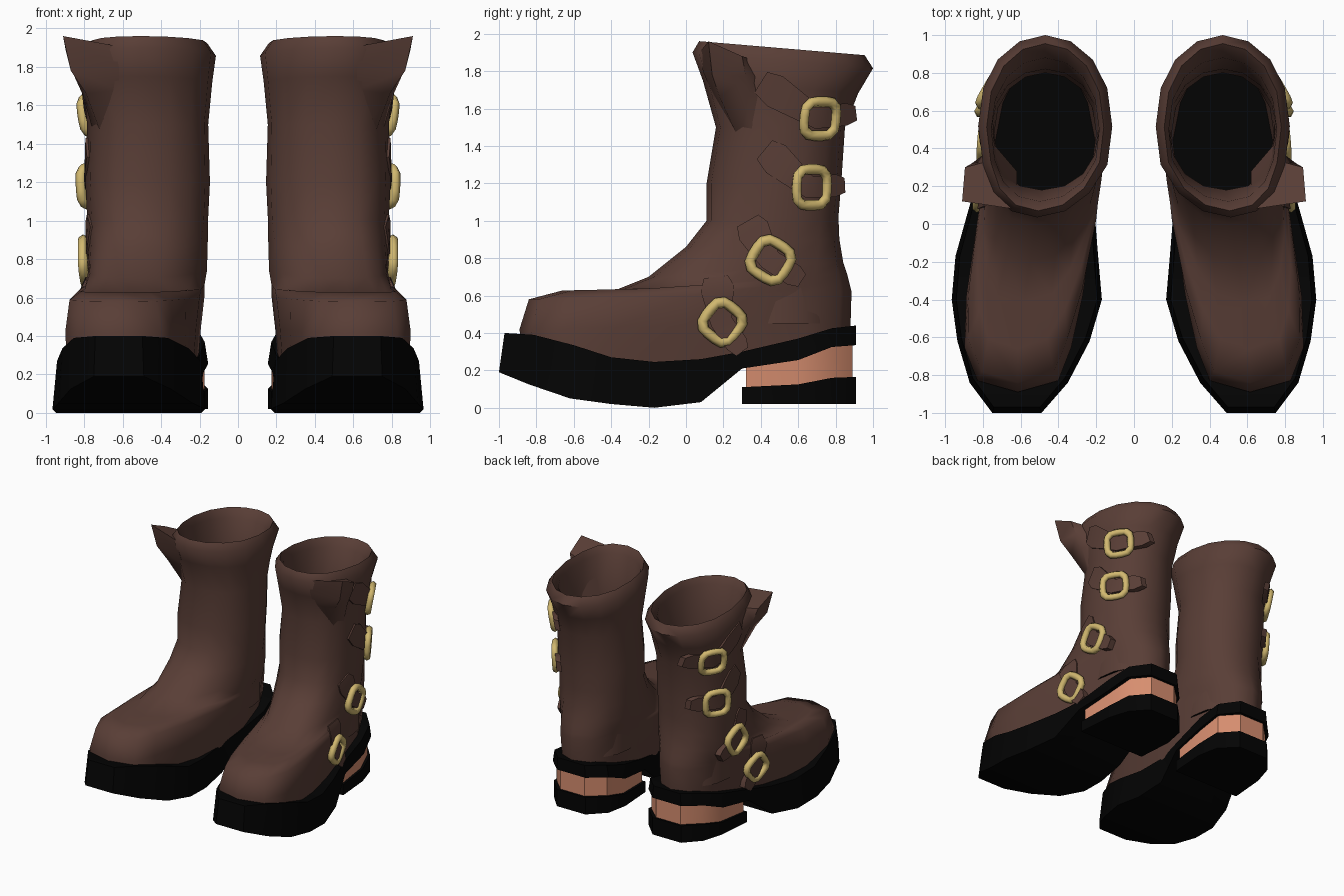
import bpy, bmesh, math
from mathutils import Vector
from mathutils.bvhtree import BVHTree

if "Cube" in bpy.data.objects:
    bpy.data.objects.remove(bpy.data.objects["Cube"], do_unlink=True)


def material(name, rgb):
    m = bpy.data.materials.new(name)
    m.use_nodes = True
    m.diffuse_color = (*rgb, 1)
    bsdf = m.node_tree.nodes["Principled BSDF"]
    bsdf.inputs["Base Color"].default_value = (*rgb, 1)
    bsdf.inputs["Roughness"].default_value = 0.8
    return m


leather = material("brown leather", (0.1, 0.048, 0.037))
rubber = material("black rubber", (0.001, 0.001, 0.001))
brass = material("brass", (0.64, 0.48, 0.16))
wood = material("orange heel", (0.68, 0.27, 0.16))


def loft(name, rings, mats, start=True, end=True, closed=False, angle=40):
    """Skin a list of equal-sized point rings; the pair is made by mirroring in x."""
    bm = bmesh.new()
    rows = [[bm.verts.new(p) for p in ring] for ring in rings]
    n = len(rows[0])
    for a, b in zip(rows, rows[1:] + (rows[:1] if closed else [])):
        for k in range(n):
            j = (k + 1) % n
            bm.faces.new((a[k], a[j], b[j], b[k]))
    if start and not closed:
        bm.faces.new(rows[0])
    if end and not closed:
        bm.faces.new(rows[-1]).material_index = len(mats) - 1
    bmesh.ops.recalc_face_normals(bm, faces=bm.faces)
    mesh = bpy.data.meshes.new(name)
    bm.to_mesh(mesh)
    bm.free()
    for m in mats:
        mesh.materials.append(m)
    ob = bpy.data.objects.new(name, mesh)
    bpy.context.collection.objects.link(ob)
    bpy.ops.object.select_all(action='DESELECT')
    ob.select_set(True)
    bpy.context.view_layer.objects.active = ob
    bpy.ops.object.shade_smooth_by_angle(angle=math.radians(angle))
    mir = ob.modifiers.new("pair", 'MIRROR')
    mir.use_mirror_merge = False
    return ob


def power(v, p):
    return math.copysign(abs(v) ** p, v)


def foot_ring(yf, yb, zf, zb, wf, wb, p_front, p_back, n=16):
    """Rounded outline from front yf to back yb, bending outwards at the toe."""
    pts = []
    for k in range(n):
        t = 2 * math.pi * k / n
        v = (1 - power(math.cos(t), 0.9)) / 2
        y = yf + (yb - yf) * v
        cx = 0.47 + 0.145 * min(max((0.3 - y) / 0.9, 0), 1)
        p = p_front if math.cos(t) > 0 else p_back
        x = cx + power(math.sin(t), p) * (wf + (wb - wf) * min(1, 1.8 * v))
        pts.append((x, y, zf + (zb - zf) * v))
    return pts


# Upper: foot, shaft, flared lip, then the lining down to a black insole
upper = loft("boot_upper", [foot_ring(*r) for r in (
    (-.87, .87, .20, .28, .34, .28, .5, .8),
    (-.89, .88, .42, .45, .35, .295, .5, .8),
    (-.84, .885, .58, .62, .31, .315, .5, .8),
    (-.66, .875, .627, .66, .26, .315, .55, .8),
    (-.42, .86, .612, .72, .25, .315, .6, .8),
    (-.20, .84, .70, .78, .25, .315, .7, .8),
    (0, .82, .86, .90, .29, .315, .8, .85),
    (.11, .815, 1.0, 1.02, .31, .315, .85, .95),
    (.11, .83, 1.2, 1.2, .315, .325, .85, 1),
    (.16, .85, 1.5, 1.5, .315, .315, .85, 1),
    (.09, .92, 1.75, 1.68, .34, .335, .9, 1),
    (.035, 1.0, 1.9, 1.815, .355, .355, .95, 1),
    (.07, .955, 1.96, 1.885, .31, .31, .95, 1),
    (.12, .88, 1.9, 1.82, .29, .285, .95, 1),
    (.18, .82, 1.5, 1.5, .28, .28, .9, 1),
    (.16, .80, .95, .95, .27, .27, .9, 1),
    (.16, .80, .45, .45, .27, .27, .9, 1),
)], [leather, rubber], start=False, angle=60)


def slab(name, stations, mat, flare=0.0):
    """Slab from stations (y, inner x, outer x, top z, bottom z) along the foot."""
    rings = []
    for y, a, b, zt, zb in stations:
        d = (b - a) * flare
        yt = y * (1 - flare) if y < -0.5 else y
        rings.append([(a + d, yt, zt), (b - d, yt, zt), (b, y, zb), (a, y, zb)])
    return loft(name, rings, [mat], angle=35)


# Platform sole and stacked heel
slab("sole", (
    (-1.0, .49, .75, .40, .19),
    (-.84, .35, .87, .39, .125),
    (-.62, .235, .935, .335, .05),
    (-.40, .17, .965, .27, .02),
    (-.17, .19, .945, .245, 0),
    (.08, .21, .875, .26, .03),
    (.30, .18, .81, .30, .21),
    (.60, .155, .775, .37, .255),
    (.78, .19, .72, .425, .325),
    (.91, .32, .59, .44, .335),
), rubber, flare=0.03)
heel_plan = ((.30, .175, .79), (.6, .155, .765), (.78, .19, .71), (.91, .32, .59))
slab("heel_base", [(y, a, b, zt, .02) for (y, a, b), zt in
                   zip(heel_plan, (.11, .125, .16, .165))], rubber)
slab("heel_stack", [(y + dy, a + .02, b - .02, zt, .08) for (y, a, b), zt, dy in
                    zip(heel_plan, (.24, .29, .36, .37), (.02, 0, -.01, -.02))], wood)

# Overlapping front panel curling out to a point at the top of the shaft
loft("shaft_flap", [
    [(.62, .28, 1.42), (.70, .29, 1.42), (.74, .36, 1.42), (.74, .42, 1.42)],
    [(.62, .14, 1.68), (.79, .18, 1.66), (.81, .33, 1.66), (.77, .41, 1.66)],
    [(.62, .09, 1.80), (.87, .14, 1.78), (.86, .32, 1.77), (.78, .38, 1.77)],
    [(.64, .08, 1.91), (.91, .12, 1.96), (.895, .30, 1.88), (.78, .33, 1.87)],
], [leather], start=False, angle=60)

tree = BVHTree.FromPolygons([v.co for v in upper.data.vertices],
                            [p.vertices[:] for p in upper.data.polygons])


def on_side(y, z):
    """Outer surface point and normal of the upper at (y, z), bending round the back."""
    hit, n, _, _ = tree.ray_cast(Vector((2, min(y, .74), z)), Vector((-1, 0, 0)))
    return Vector((hit.x - .9 * max(0, y - .74), y, z)), (n if n.x > 0 else -n)


def strap(name, start, mid, end):
    """Leather strap through the buckle at mid, narrowing at both tips."""
    s, m, e = Vector(start), Vector(mid), Vector(end)
    rings = []
    for k in range(9):
        f = k / 4
        c = s.lerp(m, f) if f <= 1 else m.lerp(e, f - 1)
        d = (m - s).normalized().lerp((e - m).normalized(), f / 2).normalized()
        side = Vector((-d.y, d.x))
        half = .10 - .04 * min(f, 1)
        if k in (0, 8):
            half *= .65
        lift = .012 + .025 * max(0, f - .5)
        ring = []
        for sgn in (1, -1):
            q = c + side * half * sgn
            ring.append(on_side(*q)[0] + Vector((lift, 0, 0)))
        ring += [ring[1] - Vector((.05, 0, 0)), ring[0] - Vector((.05, 0, 0))]
        rings.append(ring)
    loft(name, rings, [leather], angle=35)


def buckle(name, centre, half_w, half_h, tilt):
    """Rounded square brass frame lying on the upper."""
    p, n = on_side(*centre)
    e1 = Vector((0, 0, 1)).cross(n).normalized()
    e2 = n.cross(e1)
    a = math.radians(tilt)
    u, w = e1 * math.cos(a) + e2 * math.sin(a), e2 * math.cos(a) - e1 * math.sin(a)
    p = p + n * .025
    rings = []
    for k in range(16):
        t = 2 * math.pi * (k + .5) / 16
        c, s = math.cos(t), math.sin(t)
        r = (c ** 4 + s ** 4) ** -.25
        out = u * c + w * s
        mid = p + u * c * r * half_w + w * s * r * half_h
        rings.append([mid + out * .029 * math.cos(j * math.pi / 3)
                      + n * .028 * math.sin(j * math.pi / 3) for j in range(6)])
    loft(name, rings, [brass], closed=True, angle=60)


# Four straps with buckles down the outer side
fastenings = (
    ("top", (.40, 1.74), (.705, 1.55), (.91, 1.575), .098, .092, 0),
    ("upper", (.42, 1.38), (.66, 1.18), (.85, 1.19), .095, .096, 0),
    ("lower", (.33, 1.00), (.45, .79), (.62, .68), .096, .096, -32),
    ("bottom", (.16, .70), (.19, .46), (.30, .30), .094, .094, -38),
)
for label, start, mid, end, hw, hh, tilt in fastenings:
    strap(label + "_strap", start, mid, end)
    buckle(label + "_buckle", mid, hw, hh, tilt)
